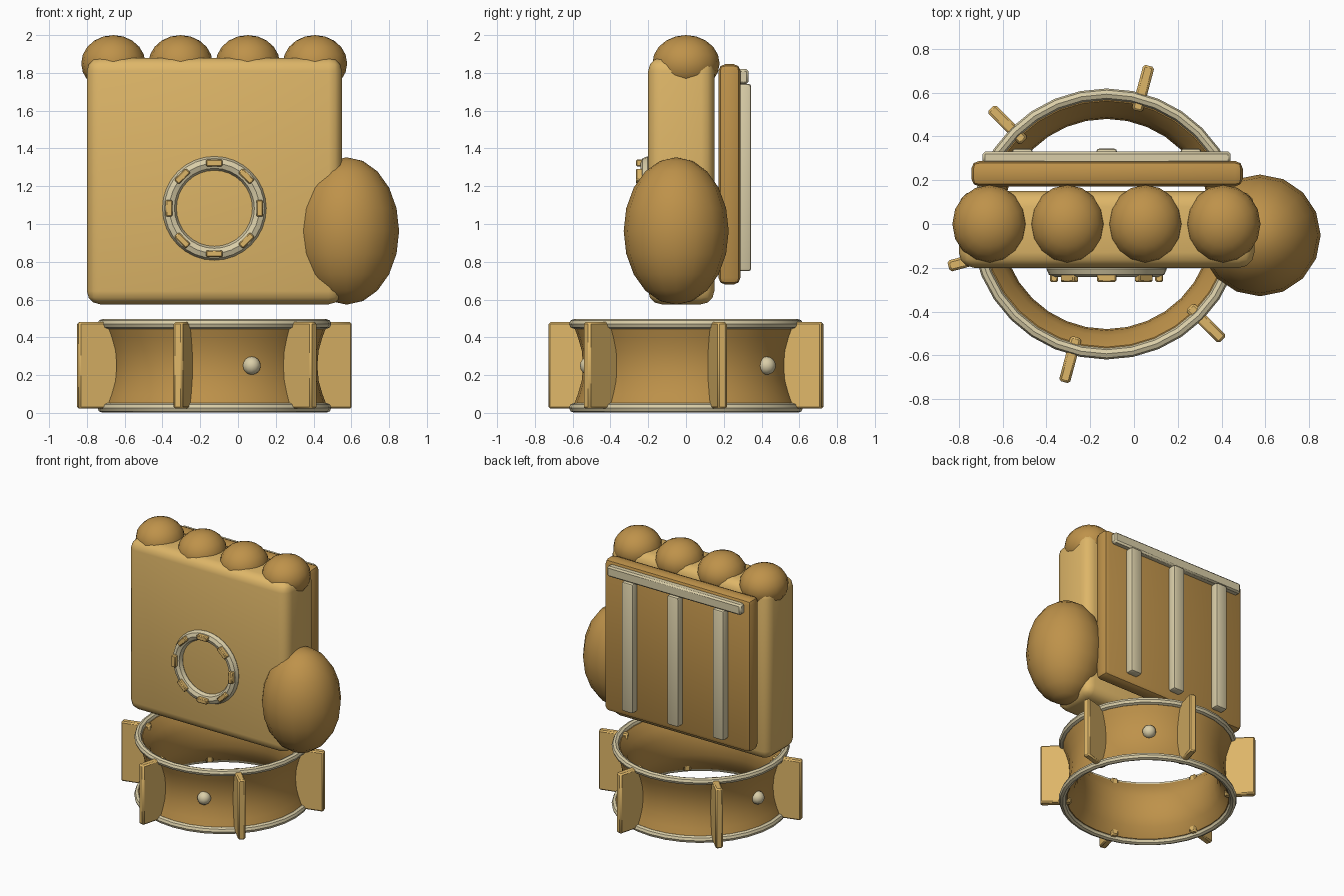
import bpy, bmesh, math
from mathutils import Matrix, Vector

if "Cube" in bpy.data.objects:
    bpy.data.objects.remove(bpy.data.objects["Cube"])


def material(name, rgb):
    m = bpy.data.materials.new(name)
    lin = [((c / 255 + 0.055) / 1.055) ** 2.4 for c in rgb]
    m.diffuse_color = (*lin, 1)
    m.use_nodes = True
    m.node_tree.nodes["Principled BSDF"].inputs["Base Color"].default_value = m.diffuse_color
    return m


LIGHT = material("light tan", (222, 182, 104))
DARK = material("brown tan", (190, 146, 74))
CREAM = material("cream", (218, 206, 168))


def finish(bm, name, mat, matrix=None, bevel=0, segments=2):
    if matrix is not None:
        bm.transform(matrix)
    bmesh.ops.recalc_face_normals(bm, faces=bm.faces)
    if bevel:
        bmesh.ops.bevel(bm, geom=list(bm.edges), offset=bevel, segments=segments,
                        profile=0.5, affect='EDGES')
    me = bpy.data.meshes.new(name)
    bm.to_mesh(me)
    bm.free()
    me.materials.append(mat)
    ob = bpy.data.objects.new(name, me)
    bpy.context.collection.objects.link(ob)
    bpy.ops.object.select_all(action='DESELECT')
    ob.select_set(True)
    bpy.context.view_layer.objects.active = ob
    bpy.ops.object.shade_smooth_by_angle(angle=math.radians(40))
    return ob


def box(name, mat, lo, hi, bevel=0.01, segments=2, after=None):
    bm = bmesh.new()
    bmesh.ops.create_cube(bm, size=1)
    lo, hi = Vector(lo), Vector(hi)
    m = Matrix.Translation((lo + hi) / 2) @ Matrix.Diagonal((*(hi - lo), 1))
    if after is not None:
        m = after @ m
    return finish(bm, name, mat, m, bevel, segments)


def ball(name, mat, centre, radii, u=16, v=10):
    bm = bmesh.new()
    bmesh.ops.create_uvsphere(bm, u_segments=u, v_segments=v, radius=1)
    return finish(bm, name, mat, Matrix.Translation(centre) @ Matrix.Diagonal((*radii, 1)))


def lathe(name, mat, profile, matrix, steps=32):
    """Revolve a closed (radius, height) profile about z."""
    bm = bmesh.new()
    rows = []
    for i in range(steps):
        a = 2 * math.pi * i / steps
        rows.append([bm.verts.new((r * math.cos(a), r * math.sin(a), z)) for r, z in profile])
    n = len(profile)
    for i in range(steps):
        a, b = rows[i], rows[(i + 1) % steps]
        for j in range(n):
            k = (j + 1) % n
            bm.faces.new((a[j], b[j], b[k], a[k]))
    return finish(bm, name, mat, matrix)


def hoop(name, mat, major, minor, matrix):
    pts = [(major + minor * math.cos(t * math.pi / 4), minor * math.sin(t * math.pi / 4))
           for t in range(8)]
    return lathe(name, mat, pts, matrix)


CX = -0.125  # shared centre line of the hand and cuff

# Fist block, thumb and four knuckles
box("palm", LIGHT, (-0.80, -0.20, 0.575), (0.55, 0.15, 1.88), 0.07, 3)
ball("thumb", DARK, (0.575, -0.052, 0.963), (0.278, 0.278, 0.39))
for i in range(4):
    ball("knuckle", DARK, (-0.66 + 0.356 * i, 0, 1.85), (0.17, 0.178, 0.15))

# Palm emblem: hoop with eight small studs
front = Matrix.Translation((CX, -0.205, 1.083)) @ Matrix.Rotation(math.pi / 2, 4, 'X')
hoop("palm_ring", CREAM, 0.238, 0.037, front)
for i in range(8):
    turn = front @ Matrix.Rotation(i * math.pi / 4, 4, 'Z')
    box("palm_ring_stud", LIGHT, (0.222, -0.044, 0.0), (0.258, 0.044, 0.06), 0.006, 1, turn)

# Back plate with one crossbar and three ribs
box("back_plate", DARK, (-0.743, 0.172, 0.68), (0.497, 0.288, 1.846), 0.035, 2)
box("back_crossbar", CREAM, (-0.692, 0.275, 1.74), (0.442, 0.331, 1.82), 0.012, 1)
for x in (-0.51, CX, 0.26):
    box("back_rib", CREAM, (x - 0.048, 0.27, 0.75), (x + 0.048, 0.345, 1.742), 0.015, 2)

# Waisted cuff band, with cream rims
half = [(0.25, 0.545), (0.17, 0.552), (0.10, 0.572), (0.03, 0.598)]
inner = [(0.03, 0.562), (0.10, 0.51), (0.17, 0.487), (0.25, 0.48)]
lower = [(r, z) for z, r in half + inner]
upper = [(r, 0.5 - z) for r, z in reversed(lower[1:-1])]
lathe("cuff_band", DARK, lower + upper, Matrix.Translation((CX, 0, 0)))
for z in (0.027, 0.471):
    hoop("cuff_rim", CREAM, 0.593, 0.026, Matrix.Translation((CX, 0, z)))

# Six radial fins and three rivets around the cuff
for i in range(6):
    turn = Matrix.Translation((CX, 0, 0)) @ Matrix.Rotation(math.radians(15 + 60 * i), 4, 'Z')
    box("cuff_fin", LIGHT, (0.535, -0.026, 0.022), (0.748, 0.026, 0.48), 0.01, 1, turn)
for i in range(3):
    a = math.radians(51 + 120 * i)
    ball("cuff_rivet", CREAM, (CX + 0.55 * math.cos(a), 0.55 * math.sin(a), 0.25),
         (0.048, 0.048, 0.048), 12, 8)
